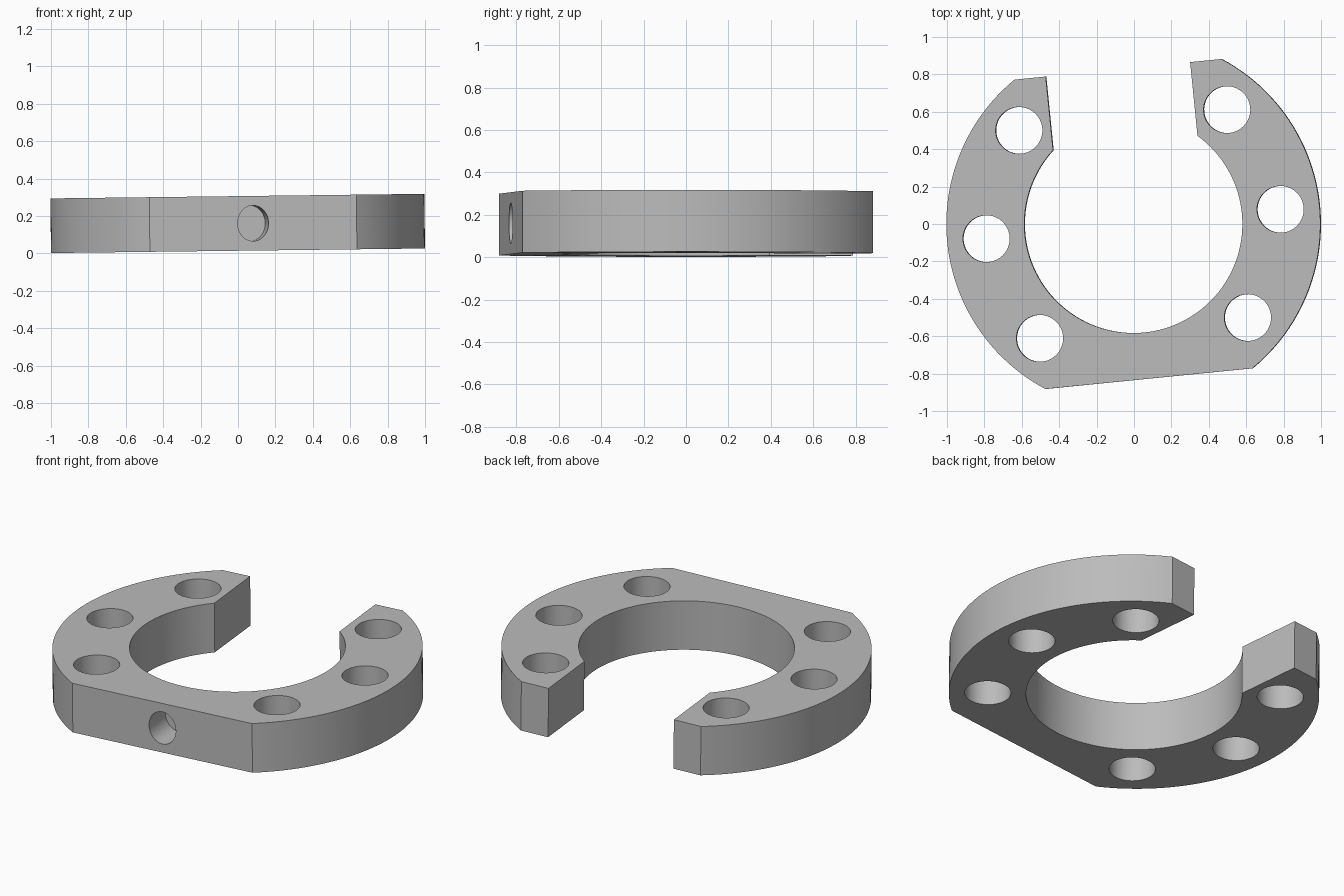
import bpy, bmesh
from math import radians, degrees, cos, sin, acos, asin
from mathutils import Matrix

cube = bpy.data.objects.get("Cube")
if cube:
    bpy.data.objects.remove(cube, do_unlink=True)

OUTER, INNER, FLAT, GAP, THICK = 1.0, 0.583, 0.831, 0.388, 0.292

grey = bpy.data.materials.new("grey_metal")
grey.use_nodes = True
colour = (0.5, 0.5, 0.5, 1)
grey.diffuse_color = colour
grey.node_tree.nodes["Principled BSDF"].inputs["Base Color"].default_value = colour


def arc(radius, start, end, steps):
    angles = [radians(start + (end - start) * i / steps) for i in range(steps + 1)]
    return [(radius * cos(a), radius * sin(a)) for a in angles]


# Open ring: outer arcs trimmed by front and back flats, with a parallel gap at the back
trim = degrees(asin(FLAT / OUTER))
mouth = degrees(acos(GAP / INNER))
outline = arc(OUTER, -trim, trim, 48) + [(GAP, FLAT)]
outline += arc(INNER, mouth, -180 - mouth, 96) + [(-GAP, FLAT)]
outline += arc(OUTER, 180 - trim, 180 + trim, 48)

bm = bmesh.new()
base = bm.faces.new([bm.verts.new((x, y, 0)) for x, y in outline])
top = bmesh.ops.extrude_face_region(bm, geom=[base])["geom"]
bmesh.ops.translate(bm, vec=(0, 0, THICK),
                    verts=[g for g in top if isinstance(g, bmesh.types.BMVert)])
bmesh.ops.recalc_face_normals(bm, faces=bm.faces)
mesh = bpy.data.meshes.new("open_ring")
bm.to_mesh(mesh)
bm.free()
ring = bpy.data.objects.new("open_ring", mesh)
bpy.context.collection.objects.link(ring)
mesh.materials.append(grey)


def cut(name, location, radius, depth, rotation=(0, 0, 0), stretch=1):
    bpy.ops.mesh.primitive_cylinder_add(vertices=48, radius=radius, depth=depth,
                                        location=location, rotation=rotation)
    cutter = bpy.context.object
    cutter.name = name
    cutter.scale.y = stretch
    cutter.hide_render = True
    cutter.data.materials.append(grey)
    bpy.ops.object.select_all(action='DESELECT')
    ring.select_set(True)
    bpy.context.view_layer.objects.active = ring
    mod = ring.modifiers.new(name, 'BOOLEAN')
    mod.operation = 'DIFFERENCE'
    mod.solver = 'EXACT'
    mod.object = cutter
    bpy.ops.object.modifier_apply(modifier=mod.name)
    bpy.data.objects.remove(cutter, do_unlink=True)


# Three bolt holes through each arm
for angle in (-45, 0, 45, 135, 180, 225):
    a = radians(angle)
    cut("bolt_hole", (0.79 * cos(a), 0.79 * sin(a), THICK / 2), 0.125, THICK * 2)

# Blind oval hole in the front flat
cut("front_hole", (0, -FLAT, THICK / 2), 0.083, 0.36, (radians(90), 0, 0), 1.15)

# Slight turn and tilt, resting on the ground
ring.data.transform(Matrix.Translation((0, 0, 0.014))
                    @ Matrix.Rotation(radians(-0.7), 4, 'Y')
                    @ Matrix.Rotation(radians(5.7), 4, 'Z'))
bpy.ops.object.shade_smooth_by_angle(angle=radians(30))
